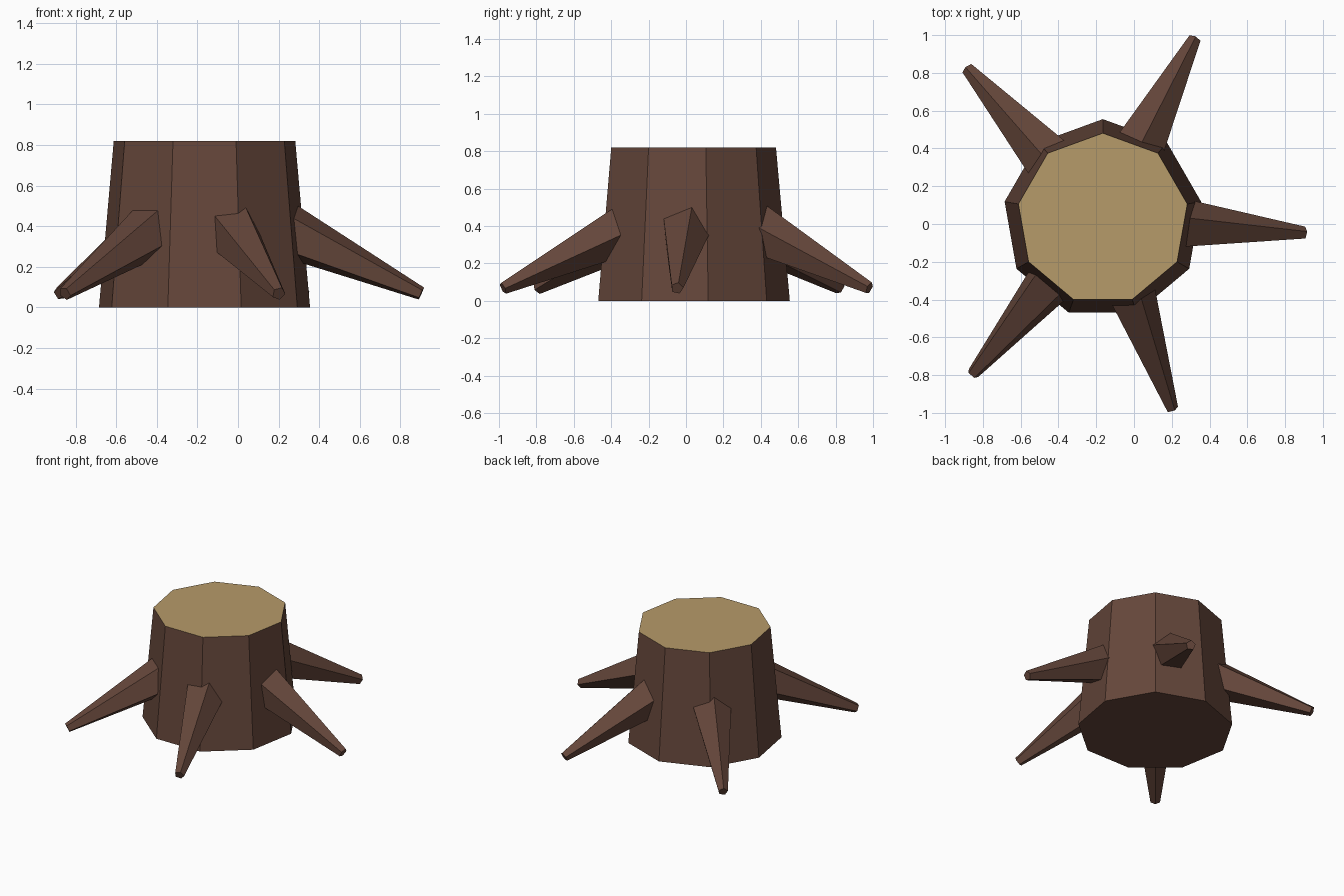
import bpy
import bmesh
from math import cos, sin, radians, tau
from mathutils import Vector

cube = bpy.data.objects.get("Cube")
if cube:
    bpy.data.objects.remove(cube, do_unlink=True)


def make_material(name, rgb):
    mat = bpy.data.materials.new(name)
    mat.use_nodes = True
    color = (*rgb, 1.0)
    mat.diffuse_color = color
    mat.node_tree.nodes["Principled BSDF"].inputs["Base Color"].default_value = color
    return mat


bark = make_material("brown bark", (0.130, 0.062, 0.043))
wood = make_material("cut wood", (0.470, 0.325, 0.143))


def ring(center, right, up, radius, sides, phase):
    """Points of a regular polygon in the plane of right and up."""
    angles = [phase + tau * i / sides for i in range(sides)]
    return [center + radius * (cos(a) * right + sin(a) * up) for a in angles]


def tapered(name, start, end, materials):
    """Closed, flat-shaded prism between two rings of points."""
    bm = bmesh.new()
    a = [bm.verts.new(p) for p in start]
    b = [bm.verts.new(p) for p in end]
    n = len(a)
    for i in range(n):
        j = (i + 1) % n
        bm.faces.new((a[i], a[j], b[j], b[i]))
    bm.faces.new(a[::-1])
    cap = bm.faces.new(b)
    bmesh.ops.recalc_face_normals(bm, faces=bm.faces)
    cap.material_index = len(materials) - 1
    mesh = bpy.data.meshes.new(name)
    bm.to_mesh(mesh)
    bm.free()
    for mat in materials:
        mesh.materials.append(mat)
    obj = bpy.data.objects.new(name, mesh)
    bpy.context.collection.objects.link(obj)


# Nine-sided trunk with a pale cut top
middle = Vector((-0.165, 0.027, 0))
X, Y, Z = Vector((1, 0, 0)), Vector((0, 1, 0)), Vector((0, 0, 1))
tapered("trunk",
        ring(middle, X, Y, 0.528, 9, radians(90)),
        ring(middle + 0.82 * Z, X, Y, 0.454, 9, radians(90)),
        [bark, wood])

# Five-sided roots sloping outward: name, heading, roll
roots = [("left_root", -4, 75), ("back_left_root", 63, 90),
         ("back_right_root", 132, 85), ("front_right_root", 230, 54),
         ("front_left_root", 290, 70)]
for name, heading, roll in roots:
    h = radians(heading)
    out = Vector((cos(h), sin(h), 0))
    base = middle + 0.30 * out + 0.425 * Z
    tip = middle + 1.07 * out + 0.068 * Z
    right = Z.cross(out)
    up = (tip - base).normalized().cross(right)
    tapered(name,
            ring(base, right, up, 0.156, 5, radians(roll)),
            ring(tip, right, up, 0.034, 5, radians(roll)),
            [bark])
